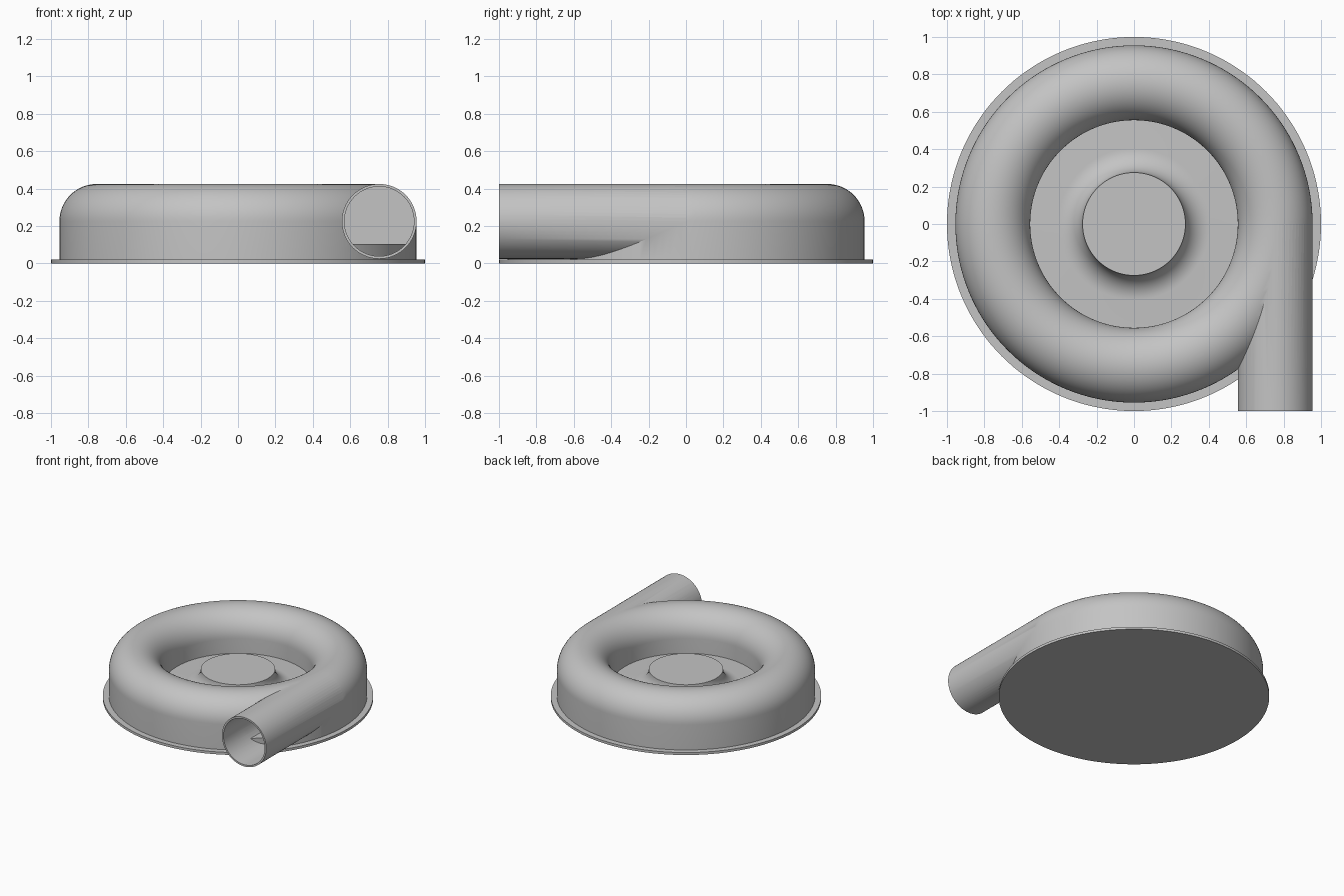
import bpy, bmesh
from math import sin, cos, pi, radians
from mathutils import Matrix

old = bpy.data.objects.get("Cube")
if old:
    bpy.data.objects.remove(old, do_unlink=True)

grey = bpy.data.materials.new("cast_grey")
grey.use_nodes = True
colour = (0.55, 0.55, 0.55, 1)
grey.diffuse_color = colour
grey.node_tree.nodes["Principled BSDF"].inputs["Base Color"].default_value = colour

SEGMENTS = 144
RING, TUBE, WALL = 0.755, 0.2, 0.014     # ring radius, tube radius, wall thickness
AXIS_Z, FLOOR, RIM = 0.225, 0.105, 0.02  # tube centre, chamber floor, flange top


def finish(name, bm):
    bmesh.ops.recalc_face_normals(bm, faces=bm.faces)
    mesh = bpy.data.meshes.new(name)
    bm.to_mesh(mesh)
    bm.free()
    mesh.materials.append(grey)
    obj = bpy.data.objects.new(name, mesh)
    bpy.context.collection.objects.link(obj)
    return obj


def lathe(name, profile, closed):
    """Turn an (r, z) profile around the z axis."""
    bm = bmesh.new()
    verts = [bm.verts.new((r, 0, z)) for r, z in profile]
    edges = [bm.edges.new(p) for p in zip(verts, verts[1:])]
    if closed:
        edges.append(bm.edges.new((verts[-1], verts[0])))
    bmesh.ops.spin(bm, geom=verts + edges, cent=(0, 0, 0), axis=(0, 0, 1),
                   angle=2 * pi, steps=SEGMENTS, use_merge=True)
    bmesh.ops.remove_doubles(bm, verts=bm.verts, dist=1e-5)
    return finish(name, bm)


def arch(radius, bottom):
    """Half-round top on straight legs, as an (r, z) loop."""
    top = [(RING + radius * cos(pi * i / 32), AXIS_Z + radius * sin(pi * i / 32))
           for i in range(33)]
    return [(RING + radius, bottom)] + top + [(RING - radius, bottom)]


def pipe(name, radius, front, back):
    bm = bmesh.new()
    place = Matrix.Translation((RING, (front + back) / 2, AXIS_Z)) @ Matrix.Rotation(pi / 2, 4, "X")
    bmesh.ops.create_cone(bm, cap_ends=True, segments=64, radius1=radius,
                          radius2=radius, depth=back - front, matrix=place)
    return finish(name, bm)


def boolean(target, tool, operation):
    mod = target.modifiers.new(operation.lower(), "BOOLEAN")
    mod.operation, mod.object, mod.solver = operation, tool, "EXACT"
    bpy.context.view_layer.objects.active = target
    bpy.ops.object.modifier_apply(modifier=mod.name)
    bpy.data.objects.remove(tool, do_unlink=True)


# Ring housing with its tangential outlet, hollowed out
housing = lathe("ring_housing", arch(TUBE, RIM - 0.005), True)
boolean(housing, pipe("outlet_pipe", TUBE, -1, 0), "UNION")
boolean(housing, lathe("chamber", arch(TUBE - WALL, -0.05), True), "DIFFERENCE")
boolean(housing, pipe("outlet_bore", TUBE - WALL, -1.1, 0.01), "DIFFERENCE")

# Base: flange, raised chamber floor and central hub with a concave flare
HUB, HUB_TOP = 0.275, 0.235
flare = HUB_TOP - FLOOR
base_profile = [(0, 0), (1, 0), (1, RIM), (RING + TUBE - WALL, RIM), (RING + TUBE - WALL, FLOOR)]
base_profile += [(HUB + flare * (1 - sin(pi * i / 24)), FLOOR + flare * (1 - cos(pi * i / 24)))
                 for i in range(13)]
base_profile.append((0, HUB_TOP))
base = lathe("base_and_hub", base_profile, False)

# Smooth shading with sharp rims
bpy.ops.object.select_all(action="DESELECT")
for obj in (housing, base):
    obj.select_set(True)
bpy.context.view_layer.objects.active = housing
bpy.ops.object.shade_smooth_by_angle(angle=radians(30))
